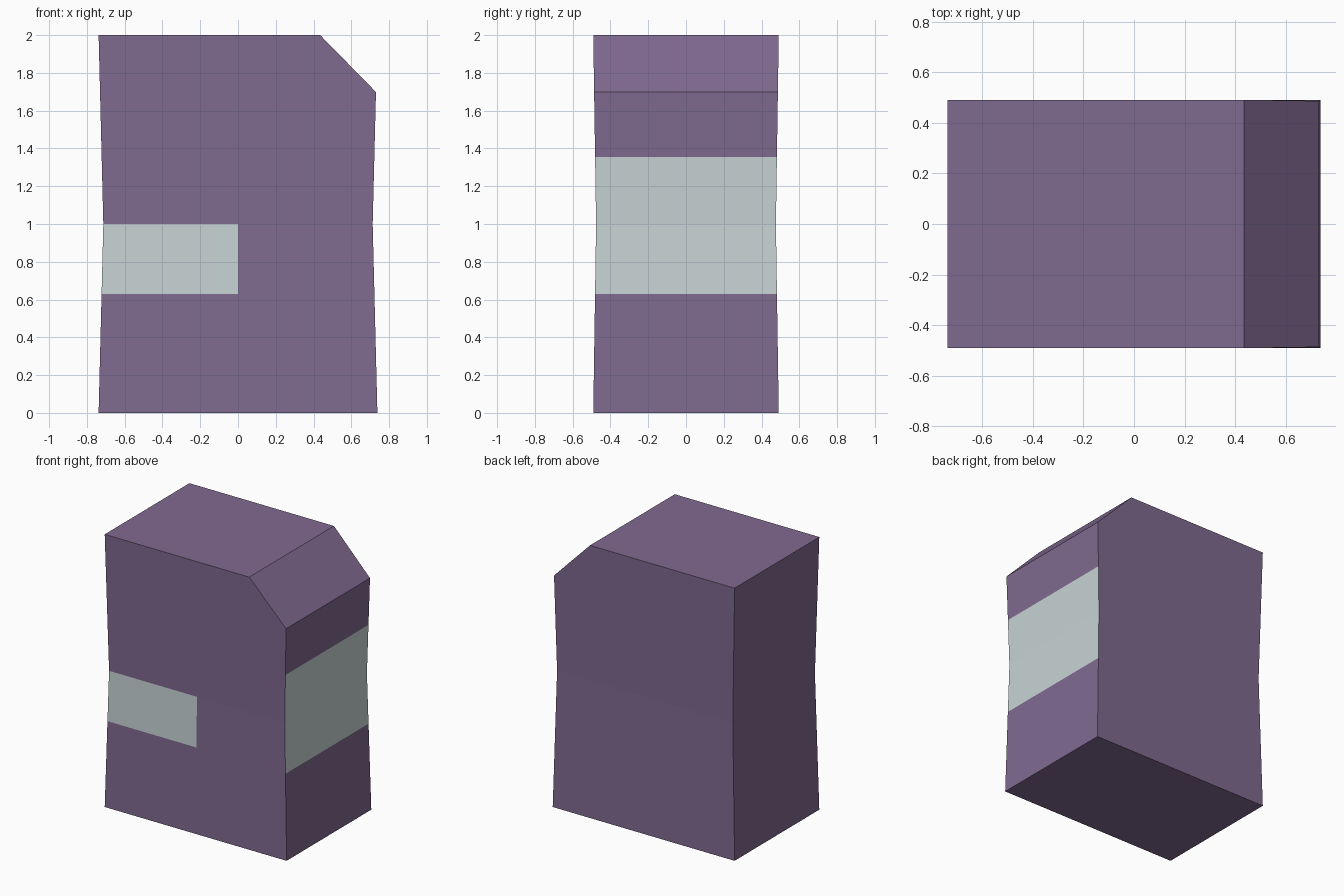
import bpy, bmesh
from mathutils import Vector

if "Cube" in bpy.data.objects:
    bpy.data.objects.remove(bpy.data.objects["Cube"])


def material(name, rgb):
    m = bpy.data.materials.new(name)
    m.diffuse_color = (*rgb, 1)
    m.use_nodes = True
    m.node_tree.nodes["Principled BSDF"].inputs["Base Color"].default_value = m.diffuse_color
    return m


# Body: box with a slightly pinched waist, as three stacked rectangles
bm = bmesh.new()
rings = []
for z, hx, hy in ((0, 0.738, 0.491), (1, 0.713, 0.476), (2, 0.738, 0.491)):
    rings.append([bm.verts.new((sx * hx, sy * hy, z))
                  for sx, sy in ((-1, -1), (1, -1), (1, 1), (-1, 1))])
for lo, hi in zip(rings, rings[1:]):
    for i in range(4):
        j = (i + 1) % 4
        bm.faces.new((lo[i], lo[j], hi[j], hi[i]))
bm.faces.new(rings[0][::-1])
bm.faces.new(rings[-1])


def cut(co, normal, clear=False):
    geom = bm.verts[:] + bm.edges[:] + bm.faces[:]
    return bmesh.ops.bisect_plane(bm, geom=geom, plane_co=co, plane_no=normal,
                                  clear_outer=clear)


# Sloped corner at the top right
cut((0.435, 0, 2), Vector((0.30, 0, 0.294)).normalized(), True)
bmesh.ops.holes_fill(bm, edges=[e for e in bm.edges if e.is_boundary], sides=0)

# Cuts bounding the pale panels
for z in (0.63, 1.355):
    cut((0, 0, z), (0, 0, 1))
cut((0, 0, 0), (1, 0, 0))
bmesh.ops.recalc_face_normals(bm, faces=bm.faces[:])

# Colour the front panel and the right-hand band
for f in bm.faces:
    c, n = f.calc_center_median(), f.normal
    front = n.y < -0.9 and c.x < 0 and 0.63 < c.z < 1
    side = n.x > 0.9 and 0.63 < c.z < 1.355
    f.material_index = 1 if front or side else 0

mesh = bpy.data.meshes.new("cabinet_body")
bm.to_mesh(mesh)
bm.free()
mesh.materials.append(material("muted purple", (0.216, 0.144, 0.280)))
mesh.materials.append(material("pale grey", (0.578, 0.655, 0.665)))
bpy.context.collection.objects.link(bpy.data.objects.new("cabinet_body", mesh))
